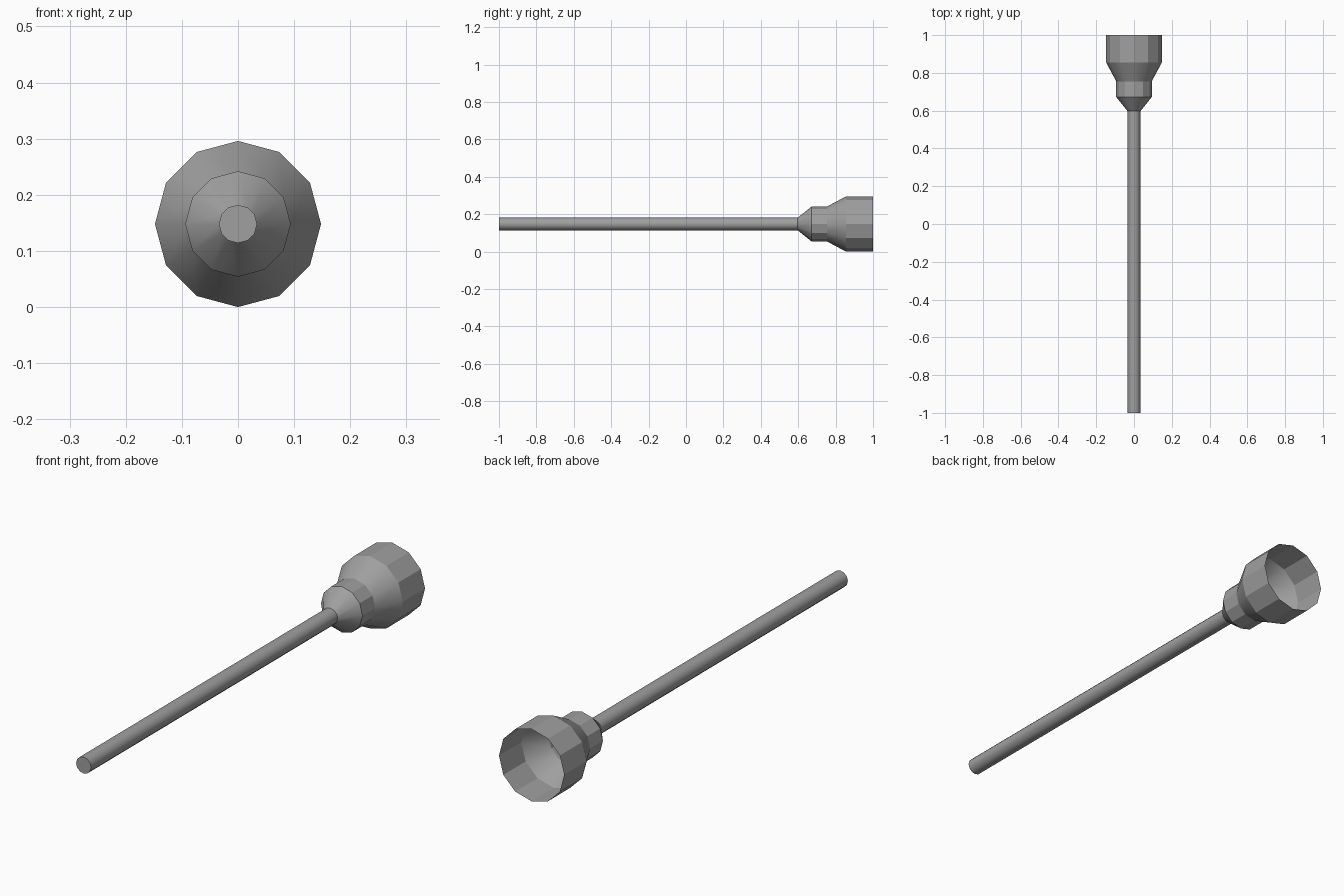
import bpy, bmesh, math

cube = bpy.data.objects.get("Cube")
if cube:
    bpy.data.objects.remove(cube, do_unlink=True)

SIDES = 12
AXIS_Z = 0.148

grey = bpy.data.materials.new("mid grey")
grey.use_nodes = True
colour = (0.35, 0.35, 0.35, 1)
grey.diffuse_color = colour
grey.node_tree.nodes["Principled BSDF"].inputs["Base Color"].default_value = colour


def lathe(name, profile, angle, cap_ends=False):
    """Turn (y, radius) stations around the long axis as an open shell."""
    bm = bmesh.new()
    rings = []
    for y, r in profile:
        ring = []
        for i in range(SIDES):
            a = math.tau * i / SIDES
            ring.append(bm.verts.new((r * math.cos(a), y, AXIS_Z + r * math.sin(a))))
        rings.append(ring)
    for a, b in zip(rings, rings[1:]):
        for i in range(SIDES):
            j = (i + 1) % SIDES
            bm.faces.new((a[i], b[i], b[j], a[j]))
    if cap_ends:
        bm.faces.new(rings[0])
        bm.faces.new(rings[-1][::-1])
    mesh = bpy.data.meshes.new(name)
    bm.to_mesh(mesh)
    bm.free()
    mesh.materials.append(grey)
    obj = bpy.data.objects.new(name, mesh)
    bpy.context.collection.objects.link(obj)
    bpy.ops.object.select_all(action="DESELECT")
    obj.select_set(True)
    bpy.context.view_layer.objects.active = obj
    bpy.ops.object.shade_smooth_by_angle(angle=math.radians(angle))
    return obj


# Long straight shaft, closed at both ends
lathe("shaft", [(-1, 0.034), (0.597, 0.034)], 40, cap_ends=True)

# Stepped hollow cup, open at the back
lathe("socket_cup", [(0.597, 0.034), (0.672, 0.094), (0.755, 0.094),
                     (0.856, 0.148), (1, 0.148)], 27)
